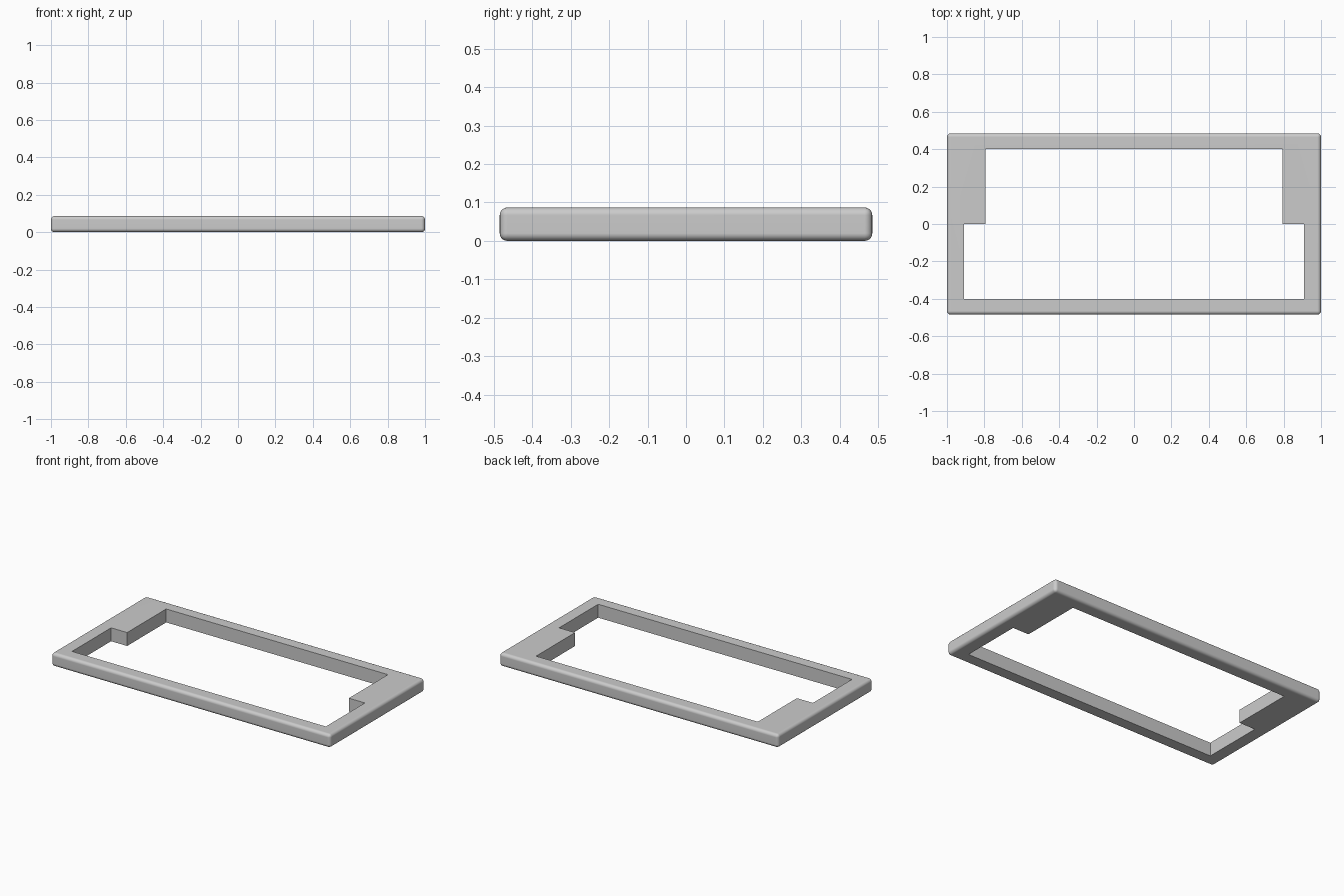
import bpy
import bmesh

HALF_X, HALF_Y, HEIGHT = 1.0, 0.485, 0.087
ROUND = 0.02

if "Cube" in bpy.data.objects:
    bpy.data.objects.remove(bpy.data.objects["Cube"], do_unlink=True)

# Single plain grey
grey = bpy.data.materials.new("plain_grey")
grey.use_nodes = True
colour = (0.6, 0.6, 0.6, 1)
grey.diffuse_color = colour
grey.node_tree.nodes["Principled BSDF"].inputs["Base Color"].default_value = colour


def add_object(name, bm):
    bmesh.ops.recalc_face_normals(bm, faces=bm.faces)
    mesh = bpy.data.meshes.new(name)
    bm.to_mesh(mesh)
    bm.free()
    mesh.materials.append(grey)
    obj = bpy.data.objects.new(name, mesh)
    bpy.context.collection.objects.link(obj)
    return obj


# Slab with every outer edge rounded
bm = bmesh.new()
bmesh.ops.create_cube(bm, size=1)
for v in bm.verts:
    v.co.x *= 2 * HALF_X
    v.co.y *= 2 * HALF_Y
    v.co.z = (v.co.z + 0.5) * HEIGHT
bmesh.ops.bevel(bm, geom=bm.edges[:], offset=ROUND, offset_type='OFFSET',
                segments=5, profile=0.5, affect='EDGES')
frame = add_object("frame", bm)

# Stepped opening: wide at the front, narrower between the rear shoulders
half = [(0.91, -0.4), (0.91, 0), (0.795, 0), (0.795, 0.4)]
outline = half + [(-x, y) for x, y in reversed(half)]
bm = bmesh.new()
base = bm.faces.new([bm.verts.new((x, y, -0.1)) for x, y in outline])
top = bmesh.ops.extrude_face_region(bm, geom=[base])["geom"]
bmesh.ops.translate(bm, vec=(0, 0, 0.3),
                    verts=[g for g in top if isinstance(g, bmesh.types.BMVert)])
cutter = add_object("opening_cutter", bm)
cutter.hide_render = True

bpy.ops.object.select_all(action='DESELECT')
frame.select_set(True)
bpy.context.view_layer.objects.active = frame
cut = frame.modifiers.new("opening", 'BOOLEAN')
cut.operation = 'DIFFERENCE'
cut.solver = 'EXACT'
cut.object = cutter
bpy.ops.object.modifier_apply(modifier=cut.name)
bpy.data.objects.remove(cutter, do_unlink=True)

# Smooth rounding, flat broad faces, crisp opening
bpy.ops.object.shade_smooth_by_angle(angle=0.6)
weighted = frame.modifiers.new("weighted_normals", 'WEIGHTED_NORMAL')
weighted.keep_sharp = True
